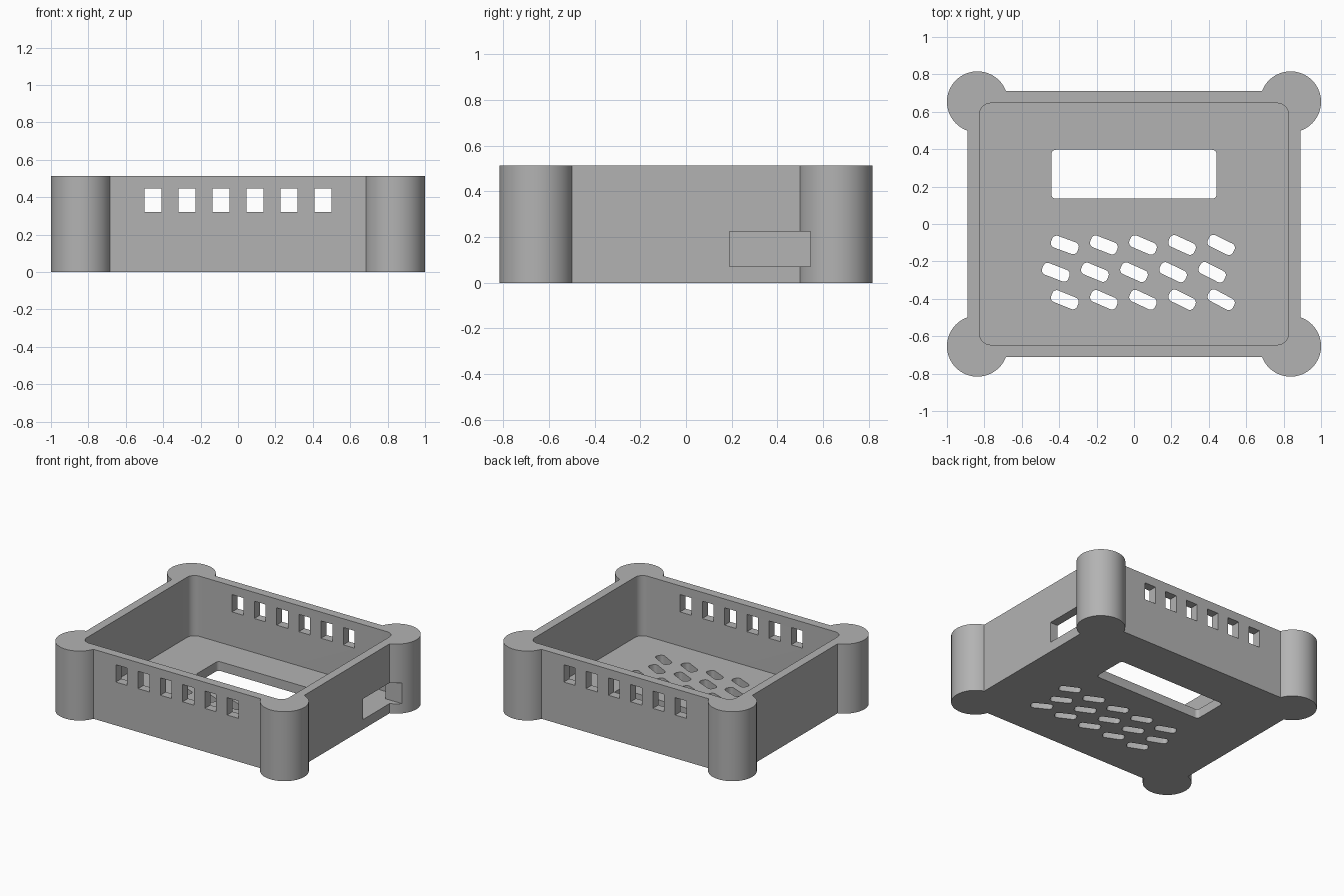
import bpy
import bmesh
from math import acos, cos, sin, pi, radians

old = bpy.data.objects.get("Cube")
if old:
    bpy.data.objects.remove(old, do_unlink=True)

# Main sizes
HEIGHT, FLOOR = 0.513, 0.068
WALL_X, WALL_Y = 0.89, 0.71
POST_X, POST_Y, POST_R = 0.837, 0.653, 0.163
THICK = 0.064

grey = bpy.data.materials.new("plain_grey")
grey.use_nodes = True
COLOUR = (0.45, 0.45, 0.45, 1)
grey.diffuse_color = COLOUR
grey.node_tree.nodes["Principled BSDF"].inputs["Base Color"].default_value = COLOUR


def prism(bm, points, z0, z1):
    """Extrude a closed counter-clockwise outline from z0 to z1."""
    low = [bm.verts.new((x, y, z0)) for x, y in points]
    high = [bm.verts.new((x, y, z1)) for x, y in points]
    bm.faces.new(low[::-1])
    bm.faces.new(high)
    for i in range(len(points)):
        j = (i + 1) % len(points)
        bm.faces.new((low[i], low[j], high[j], high[i]))


def rounded_rect(cx, cy, width, depth, radius=0.0, angle=0.0):
    """Outline of a rectangle with round corners, turned about its centre."""
    steps = 8 if radius else 0
    points = []
    for q, (sx, sy) in enumerate(((1, 1), (-1, 1), (-1, -1), (1, -1))):
        for i in range(steps + 1):
            a = (q + i / max(steps, 1)) * pi / 2
            x = sx * (width / 2 - radius) + radius * cos(a)
            y = sy * (depth / 2 - radius) + radius * sin(a)
            points.append((cx + x * cos(angle) - y * sin(angle),
                           cy + x * sin(angle) + y * cos(angle)))
    return points


def make_object(name, bm):
    mesh = bpy.data.meshes.new(name)
    bm.to_mesh(mesh)
    bm.free()
    obj = bpy.data.objects.new(name, mesh)
    bpy.context.collection.objects.link(obj)
    mesh.materials.append(grey)
    return obj


def cut(target, cutter):
    mod = target.modifiers.new("cut", 'BOOLEAN')
    mod.operation = 'DIFFERENCE'
    mod.solver = 'EXACT'
    mod.object = cutter
    bpy.context.view_layer.objects.active = target
    bpy.ops.object.modifier_apply(modifier=mod.name)
    bpy.data.objects.remove(cutter, do_unlink=True)


# Outer shell: straight walls joined by round corner posts
start = -acos((WALL_X - POST_X) / POST_R)
end = pi / 2 + acos((WALL_Y - POST_Y) / POST_R)
STEPS = 44
arc = []
for i in range(STEPS + 1):
    a = start + (end - start) * i / STEPS
    arc.append((POST_X + POST_R * cos(a), POST_Y + POST_R * sin(a)))
outline = []
for sx, sy in ((1, 1), (-1, 1), (-1, -1), (1, -1)):
    outline += [(sx * x, sy * y) for x, y in (arc if sx == sy else arc[::-1])]
bm = bmesh.new()
prism(bm, outline, 0, HEIGHT)
case = make_object("case_tray", bm)

# Open inside with rounded corners
bm = bmesh.new()
prism(bm, rounded_rect(0, 0, 2 * (WALL_X - THICK), 2 * (WALL_Y - THICK), 0.06),
      FLOOR, HEIGHT + 0.2)
cut(case, make_object("inside_cutter", bm))

bm = bmesh.new()
# Display window in the floor
prism(bm, rounded_rect(0, 0.266, 0.884, 0.262, 0.025), -0.1, 0.2)
# Three rows of slanted floor vents
for row, (x0, y) in enumerate(((-0.37, -0.112), (-0.418, -0.258), (-0.37, -0.405))):
    for col in range(5):
        tilt = -radians(20 + 1.5 * col + row)
        prism(bm, rounded_rect(x0 + 0.209 * col, y, 0.15, 0.066, 0.025, tilt), -0.1, 0.2)
# Wall vents through front and back
for i in range(6):
    prism(bm, rounded_rect((i - 2.5) * 0.1818, 0, 0.093, 2), 0.32, 0.448)
# Cable port in the left wall, running into the back post
prism(bm, rounded_rect(0.9, 0.367, 0.4, 0.354), 0.072, 0.225)
cut(case, make_object("opening_cutter", bm))

# Smooth posts and rounded corners, sharp edges elsewhere
bpy.ops.object.select_all(action='DESELECT')
case.select_set(True)
bpy.context.view_layer.objects.active = case
bpy.ops.object.shade_smooth_by_angle(angle=radians(30))
